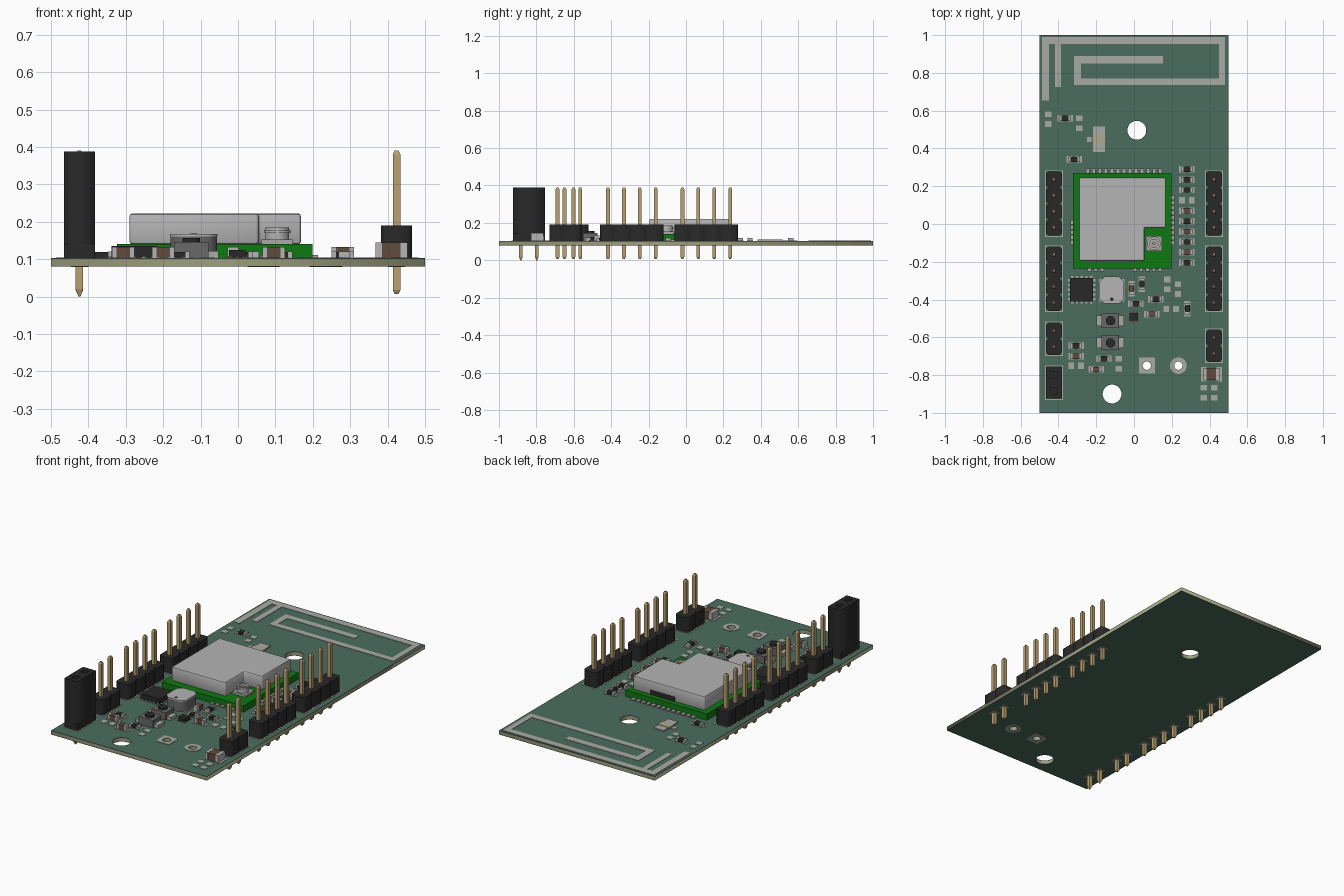
import bpy, bmesh
from math import sin, cos, tau

if "Cube" in bpy.data.objects:
    bpy.data.objects.remove(bpy.data.objects["Cube"])

TOP, BOT = 0.103, 0.08          # board faces
H = 0.085                       # header pitch


def material(name, r, g, b):
    m = bpy.data.materials.new(name)
    m.diffuse_color = (r, g, b, 1)
    m.use_nodes = True
    m.node_tree.nodes["Principled BSDF"].inputs["Base Color"].default_value = m.diffuse_color
    return m


MASK = material("solder_mask", .07, .155, .112)
CORE = material("board_core", .34, .34, .21)
BLACK = material("black_plastic", .022, .022, .022)
GOLD = material("gold", .5, .36, .16)
GREEN = material("module_green", .004, .19, .006)
SILVER = material("tin", .40, .40, .38)
STEEL = material("steel", .46, .46, .46)
BROWN = material("ceramic", .12, .07, .045)
BEIGE = material("beige", .42, .40, .28)
GREY = material("grey", .14, .14, .14)


def finish(name, bm, mat):
    bmesh.ops.recalc_face_normals(bm, faces=bm.faces)
    me = bpy.data.meshes.new(name)
    bm.to_mesh(me)
    bm.free()
    me.materials.clear()
    me.materials.append(mat)
    ob = bpy.data.objects.new(name, me)
    bpy.context.collection.objects.link(ob)
    return ob


def columns(name, spots, mat):
    """Square columns in one mesh; each spot is (x, y, [(z, half_x, half_y), ...])."""
    bm = bmesh.new()
    for x, y, rings in spots:
        loops = [[bm.verts.new((x + sx * hx, y + sy * hy, z))
                  for sx, sy in ((-1, -1), (1, -1), (1, 1), (-1, 1))] for z, hx, hy in rings]
        bm.faces.new(loops[0][::-1])
        bm.faces.new(loops[-1])
        for a, b in zip(loops, loops[1:]):
            for i in range(4):
                j = (i + 1) % 4
                bm.faces.new((a[i], a[j], b[j], b[i]))
    return finish(name, bm, mat)


def box(x, y, sx, sy, z0, z1):
    return x, y, [(z0, sx / 2, sy / 2), (z1, sx / 2, sy / 2)]


def plate(name, outlines, z0, z1, mat):
    """Extruded outline; nested outlines become holes."""
    cu = bpy.data.curves.new(name, 'CURVE')
    cu.dimensions = '2D'
    cu.fill_mode = 'BOTH'
    cu.extrude = (z1 - z0) / 2
    for pts in outlines:
        s = cu.splines.new('POLY')
        s.points.add(len(pts) - 1)
        for p, (x, y) in zip(s.points, pts):
            p.co = (x, y, 0, 1)
        s.use_cyclic_u = True
    tmp = bpy.data.objects.new("tmp", cu)
    bpy.context.collection.objects.link(tmp)
    dg = bpy.context.evaluated_depsgraph_get()
    me = bpy.data.meshes.new_from_object(tmp.evaluated_get(dg))
    bm = bmesh.new()
    bm.from_mesh(me)
    bpy.data.objects.remove(tmp)
    bpy.data.meshes.remove(me)
    bmesh.ops.remove_doubles(bm, verts=bm.verts, dist=1e-5)
    bmesh.ops.translate(bm, verts=bm.verts, vec=(0, 0, (z0 + z1) / 2))
    return finish(name, bm, mat)


def circle(x, y, r, n=32):
    return [(x + r * cos(tau * (i + .5) / n), y + r * sin(tau * (i + .5) / n)) for i in range(n)]


def rect(x, y, sx, sy, c=0):
    a, b = sx / 2, sy / 2
    if not c:
        return [(x - a, y - b), (x + a, y - b), (x + a, y + b), (x - a, y + b)]
    q = [(a - c, -b), (a, c - b), (a, b - c), (a - c, b)]
    return [(x + u, y + v) for u, v in q] + [(x - u, y + v) for u, v in q[::-1]]


# Board: core with a mask layer on both faces
wire = [(.068, -.75), (.235, -.75)]
holes = [circle(.015, .496, .05), circle(-.116, -.9, .05)] + [circle(x, y, .022) for x, y in wire]
edge = [rect(0, 0, 1, 2)] + holes
plate("board_core", edge, BOT + .002, TOP - .002, CORE)
plate("board_mask_top", edge, TOP - .002, TOP, MASK)
plate("board_mask_bottom", edge, BOT, BOT + .002, MASK)

# Wire pads on both faces
for z0, z1, side in ((TOP, TOP + .002, "top"), (BOT - .001, BOT, "bottom")):
    plate("square_wire_pad_" + side, [rect(*wire[0], .085, .085), circle(*wire[0], .022)], z0, z1, SILVER)
    plate("round_wire_pad_" + side, [circle(*wire[1], .044), circle(*wire[1], .022)], z0, z1, SILVER)

# Printed antenna
trace = [(-.487, .952, .482, .99), (-.487, .655, -.45, .952), (-.418, .724, -.386, .952),
         (.45, .735, .482, .952), (-.317, .735, .45, .77), (-.317, .77, -.28, .889),
         (-.28, .851, .153, .889)]
columns("antenna_trace", [box((a + c) / 2, (b + d) / 2, c - a, d - b, TOP, TOP + .002)
                          for a, b, c, d in trace], SILVER)

# Pin headers: x, first pin y, pin count
pins, lands = [], []
headers = [(s * .424, y, 4) for s in (-1, 1) for y in (.236, -.162)] + [(-.424, -.565, 2), (.424, -.602, 2)]
for k, (x, y0, n) in enumerate(headers):
    w, c, h = .0415, .012, H / 2
    ys = [y0 - H * i for i in reversed(range(n))]
    half = []
    for y in ys:
        half += [(w - c, y - h), (w, y - h + c), (w, y + h - c)]
        pins.append((x, y, [(.007, .005, .005), (.017, .01, .01), (.38, .01, .01), (.39, .005, .005)]))
        lands.append(box(x, y, .045, .045, BOT - .001, BOT))
    half.append((w - c, ys[-1] + h))
    plate(f"header_body_{k}", [[(x + u, v) for u, v in half] + [(x - u, v) for u, v in half[::-1]]],
          TOP, .19, BLACK)
    mid = (ys[0] + ys[-1]) / 2
    plate(f"header_outline_{k}", [rect(x, mid, .096, n * H + .012), rect(x, mid, .086, n * H + .002)],
          TOP, TOP + .001, SILVER)
columns("header_pins", pins, GOLD)

# Tall socket header
sx, sock = -.424, (-.798, -.883)
plate("socket_body", [rect(sx, -.84, .083, .17)] + [rect(sx, y, .032, .032) for y in sock], .14, .388, BLACK)
columns("socket_base", [box(sx, -.84, .083, .17, TOP, .14)], BLACK)
plate("socket_outline", [rect(sx, -.84, .096, .182), rect(sx, -.84, .086, .172)], TOP, TOP + .001, SILVER)
columns("socket_pins", [(sx, y, [(0, .003, .003), (.02, .01, .01), (TOP, .01, .01)]) for y in sock], GOLD)
lands += [box(sx, y, .045, .045, BOT - .001, BOT) for y in sock]
columns("pin_lands", lands, SILVER)

# Radio module: carrier, shield can with a notched corner, coax connector
columns("module_carrier", [box(-.062, .0175, .523, .505, TOP, .14)], GREEN)
can = plate("shield_can", [[(-.29, -.195), (.055, -.195), (.055, -.02), (.168, -.02), (.168, .245), (-.29, .245)]],
            .14, .222, STEEL)
bev = can.modifiers.new("bevel", 'BEVEL')
bev.width, bev.segments = .007, 2
columns("can_slot", [box(-.02, .245, .16, .003, .143, .17)], BLACK)
cx, cy = .105, -.103
columns("coax_base", [box(cx, cy, .085, .08, .14, .153)], SILVER)
rings = [plate("coax_shell", [circle(cx, cy, .032), circle(cx, cy, .022)], .153, .185, STEEL),
         plate("coax_lip", [circle(cx, cy, .036), circle(cx, cy, .022)], .17, .178, STEEL),
         plate("coax_contact", [circle(cx, cy, .009, 16)], .153, .178, GOLD)]
spots = [(-.245 + .032 * i, .283) for i in range(13)]
spots += [(-.327, .01 - .0265 * i) for i in range(5)] + [(.204, .14 - .0265 * i) for i in range(10)]
spots += [(-.235 + .033 * i, -.24) for i in range(3)] + [(.005 + .033 * i, -.24) for i in range(5)]
columns("module_pads", [box(x, y, .02, .024, TOP, TOP + .008) for x, y in spots], SILVER)

# Small two-ended chips; kind r = resistor, c = capacitor, e = empty pads
chips = [(.28, .29 - .055 * i, 'h', k) for i, k in enumerate("rrrecrcrcr")]
chips += [(-.365, .56, 'h', 'r'), (-.317, .342, 'h', 'r'), (-.013, -.342, 'v', 'c'), (.042, -.318, 'v', 'r'),
          (.01, -.422, 'h', 'r'), (.116, -.398, 'h', 'r'), (.095, -.477, 'h', 'c'), (.283, -.448, 'v', 'r'),
          (-.307, -.645, 'h', 'r'), (-.307, -.7, 'h', 'c'), (-.2, -.77, 'h', 'c'), (-.159, -.713, 'h', 'r')]
chips += [(-.455, .555, 'v', 'e'), (-.29, .533, 'v', 'e'), (.175, -.32, 'v', 'e'), (.233, -.345, 'v', 'e'),
          (.196, -.45, 'h', 'e'), (-.307, -.75, 'h', 'e'), (-.08, -.74, 'v', 'e'),
          (.37, -.893, 'v', 'e'), (.425, -.893, 'v', 'e')]
pads, caps, bodies = [], [], {'r': [], 'c': []}
for x, y, d, k in chips:
    def part(off, length, width, z1):
        if d == 'h':
            return box(x + off, y, length, width, TOP, z1)
        return box(x, y + off, width, length, TOP, z1)
    top = TOP + (.03 if k == 'c' else .017)
    for s in (-1, 1):
        pads.append(part(s * .026, .03, .034, TOP + .002))
        if k != 'e':
            caps.append(part(s * .024, .012, .029, top))
    if k != 'e':
        bodies[k].append(part(0, .036, .028, top - .001))
columns("chip_pads", pads, SILVER)
columns("chip_end_caps", caps, STEEL)
columns("resistor_bodies", bodies['r'], BLACK)
columns("capacitor_bodies", bodies['c'], BROWN)

# Large capacitor at the front right
columns("large_capacitor_pads", [box(.41 + s * .041, -.795, .03, .075, TOP, TOP + .002) for s in (-1, 1)], SILVER)
columns("large_capacitor_caps", [box(.41 + s * .034, -.795, .018, .066, TOP, .145) for s in (-1, 1)], STEEL)
columns("large_capacitor_body", [box(.41, -.795, .05, .064, TOP, .144)], BROWN)

# Flat indicator lamp
columns("lamp_pads", [box(-.185, .448 + s * .046, .065, .042, TOP, .11) for s in (-1, 1)]
        + [box(-.238, .448, .024, .026, TOP, TOP + .002)], SILVER)
columns("lamp_body", [box(-.185, .448, .075, .05, TOP, .112)], BEIGE)

# Square control chip and its contacts
qx, qy = -.277, -.348
columns("control_chip", [box(qx, qy, .122, .122, TOP, .135)], BLACK)
steps = [-.05 + .025 * i for i in range(5)]
columns("control_chip_contacts", [box(qx + t, qy + s * .064, .012, .016, TOP, TOP + .004) for t in steps for s in (-1, 1)]
        + [box(qx + s * .064, qy + t, .016, .012, TOP, TOP + .004) for t in steps for s in (-1, 1)], SILVER)
columns("small_regulator", [box(-.002, -.49, .045, .04, TOP, .125)], BLACK)
columns("regulator_contacts", [box(-.002 + t, -.49 + s * .022, .012, .014, TOP, TOP + .006)
                               for t in (-.018, 0, .018) for s in (-1, 1)], BROWN)

# Inductor
columns("inductor_pads", [box(-.118 + s * .05, -.35, .034, .12, TOP, TOP + .003) for s in (-1, 1)], SILVER)
plate("inductor_body", [rect(-.118, -.35, .125, .14, .025)], TOP, .16, GREY)
plate("inductor_lid", [rect(-.118, -.35, .127, .142, .025)], .16, .167, STEEL)
plate("inductor_dot", [circle(-.118, -.398, .009, 16)], .167, .168, BLACK)

# Push buttons
for k, y in enumerate((-.512, -.629)):
    columns(f"button_tabs_{k}", [box(-.125 + s * .058, y, .03, .055, TOP, .122) for s in (-1, 1)], SILVER)
    columns(f"button_case_{k}", [box(-.125, y, .092, .076, TOP, .146)], GREY)
    plate(f"button_knob_{k}", [circle(-.125, y, .026, 8)], .146, .157, BLACK)

# Smooth the round connector parts
for ob in bpy.data.objects:
    ob.select_set(ob in rings)
bpy.context.view_layer.objects.active = rings[0]
bpy.ops.object.shade_smooth_by_angle()
